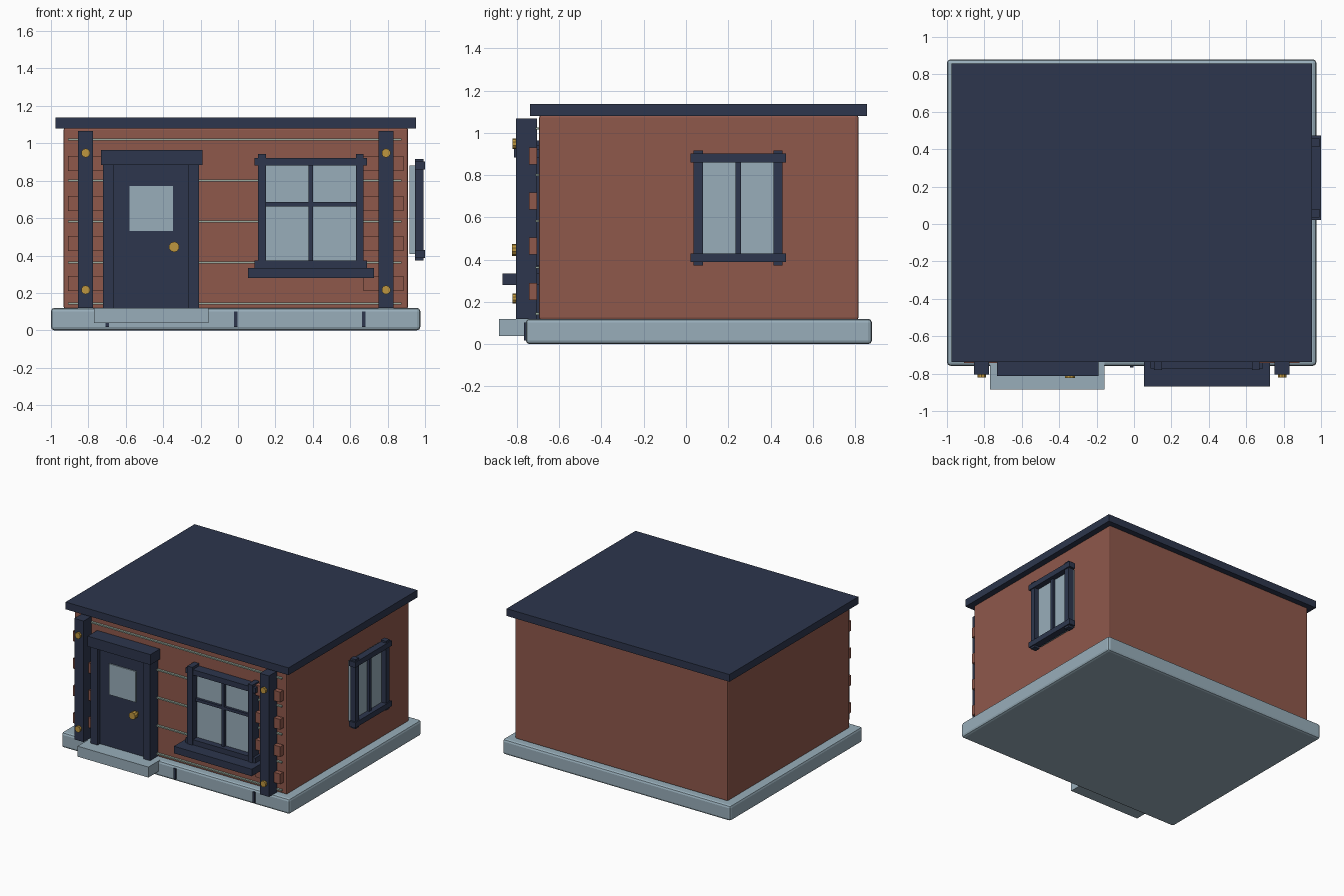
import bpy, math

if "Cube" in bpy.data.objects:
    bpy.data.objects.remove(bpy.data.objects["Cube"])

def mat(name, r, g, b):
    lin = lambda c: ((c / 255 + 0.055) / 1.055) ** 2.4
    m = bpy.data.materials.new(name)
    m.diffuse_color = (lin(r), lin(g), lin(b), 1)
    m.use_nodes = True
    m.node_tree.nodes["Principled BSDF"].inputs["Base Color"].default_value = m.diffuse_color
    return m

BRICK = mat("brick red", 143, 88, 75)
NAVY = mat("navy trim", 45, 54, 77)
PALE = mat("pale blue grey", 152, 174, 186)
MORTAR = mat("sage mortar", 152, 170, 158)
GOLD = mat("brass", 190, 150, 62)

def box(name, x, y, z, m, bevel=0):
    """Box from (min, max) ranges on each axis."""
    bpy.ops.mesh.primitive_cube_add(size=1, location=[sum(r) / 2 for r in (x, y, z)])
    o = bpy.context.object
    o.name = name
    o.scale = [r[1] - r[0] for r in (x, y, z)]
    bpy.ops.object.transform_apply(location=False, rotation=False, scale=True)
    o.data.materials.append(m)
    if bevel:
        b = o.modifiers.new("bevel", 'BEVEL')
        b.width = bevel
        b.segments = 2
    return o

def stud(name, x, z, y, r, m):
    """Short cylinder facing the front."""
    bpy.ops.mesh.primitive_cylinder_add(vertices=10, radius=r, depth=y[1] - y[0],
                                        location=(x, sum(y) / 2, z), rotation=(math.pi / 2, 0, 0))
    o = bpy.context.object
    o.name = name
    o.data.materials.append(m)

CX = -0.0115  # the building's own centre line
def sides(a, b):
    """A left/right pair of x ranges from distances to the centre line."""
    return (("left", (CX - b, CX - a)), ("right", (CX + a, CX + b)))

# Main masses
box("foundation", (-1.0, 0.975), (-0.758, 0.88), (0, 0.12), PALE, 0.018)
box("walls", (-0.932, 0.909), (-0.695, 0.816), (0.115, 1.082), BRICK, 0.01)
box("roof", (-0.976, 0.953), (-0.737, 0.857), (1.08, 1.137), NAVY)
box("door_step", (-0.77, -0.157), (-0.884, -0.7), (0.038, 0.12), PALE)

# Foundation joints
for i, x in enumerate((-0.7, -0.0125, 0.672)):
    box(f"foundation_joint_{i}", (x - 0.009, x + 0.009), (-0.766, -0.75), (0.018, 0.102), NAVY)

# Mortar lines on the front wall
for i in range(5):
    z = 0.144 + i * 0.219
    box(f"mortar_line_{i}", (-0.91, 0.874), (-0.712, -0.69), (z - 0.005, z + 0.005), MORTAR)

# Corner bricks, posts and their brass studs
for side, xr in sides(0.682, 0.897):
    for i in range(4):
        z = 0.25 + i * 0.2137
        box(f"{side}_corner_brick_{i}", xr, (-0.743, -0.705), (z - 0.04, z + 0.04), BRICK)
for side, xr in sides(0.763, 0.843):
    box(f"{side}_post", xr, (-0.804, -0.706), (0.12, 1.067), NAVY)
    for z in (0.216, 0.948):
        stud(f"{side}_post_stud", sum(xr) / 2, z, (-0.822, -0.8), 0.024, GOLD)

# Door
box("door", (-0.67, -0.26), (-0.76, -0.69), (0.12, 0.885), NAVY)
box("door_glass", (-0.579, -0.348), (-0.768, -0.759), (0.53, 0.772), PALE)
for side, xr in (("left", (-0.722, -0.663)), ("right", (-0.265, -0.208))):
    box(f"{side}_door_jamb", xr, (-0.79, -0.69), (0.12, 0.885), NAVY)
box("door_lintel", (-0.733, -0.19), (-0.813, -0.69), (0.883, 0.964), NAVY)
stud("door_knob_stem", -0.342, 0.446, (-0.8, -0.755), 0.014, GOLD)
stud("door_knob", -0.342, 0.446, (-0.823, -0.785), 0.028, GOLD)

# Front window
box("front_window_glass", (0.13, 0.65), (-0.722, -0.69), (0.35, 0.9), PALE)
for side, xr in (("left", (0.106, 0.15)), ("right", (0.632, 0.67))):
    box(f"front_window_{side}_stile", xr, (-0.78, -0.69), (0.332, 0.942), NAVY)
for name, zr in (("top", (0.88, 0.922)), ("bottom", (0.332, 0.374))):
    box(f"front_window_{name}_rail", (0.087, 0.69), (-0.772, -0.69), zr, NAVY)
box("front_window_mullion", (0.377, 0.4), (-0.745, -0.7), (0.35, 0.9), NAVY)
box("front_window_crossbar", (0.13, 0.65), (-0.742, -0.7), (0.663, 0.686), NAVY)
box("front_window_sill", (0.054, 0.728), (-0.869, -0.69), (0.279, 0.334), NAVY)

# Right side window
box("side_window_glass", (0.917, 0.955), (0.06, 0.43), (0.407, 0.88), PALE)
for name, yr in (("front", (0.036, 0.08)), ("back", (0.413, 0.457))):
    box(f"side_window_{name}_stile", (0.947, 0.992), yr, (0.373, 0.916), NAVY)
for name, zr in (("top", (0.86, 0.902)), ("bottom", (0.388, 0.43))):
    box(f"side_window_{name}_rail", (0.947, 1.0), (0.022, 0.474), zr, NAVY)
box("side_window_mullion", (0.947, 0.974), (0.234, 0.26), (0.4, 0.88), NAVY)
